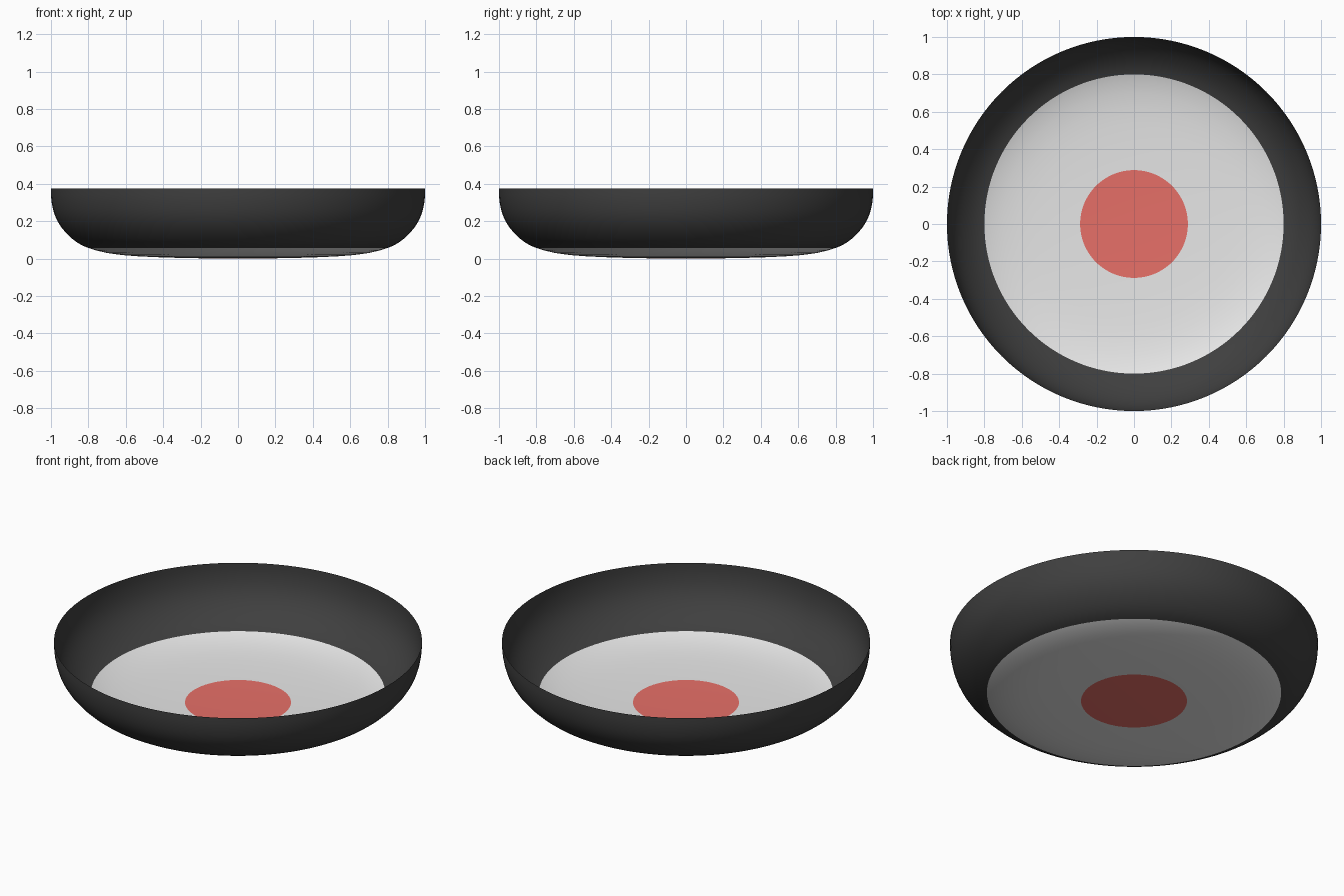
import bpy, bmesh, math

if "Cube" in bpy.data.objects:
    bpy.data.objects.remove(bpy.data.objects["Cube"])

def mat(name, rgb):
    m = bpy.data.materials.new(name)
    m.diffuse_color = (*rgb, 1)
    m.use_nodes = True
    m.node_tree.nodes["Principled BSDF"].inputs["Base Color"].default_value = m.diffuse_color
    return m

MATS = [mat("red", (0.82, 0.165, 0.142)),
        mat("light_grey", (0.8, 0.8, 0.8)),
        mat("black", (0.05, 0.05, 0.05))]

# Thin shell profile (radius, height) from centre to rim
PROFILE = [(0, 0.0), (0.15, 0.001), (0.288, 0.003), (0.42, 0.007), (0.53, 0.012),
           (0.62, 0.019), (0.70, 0.030), (0.76, 0.044), (0.80, 0.057),
           (0.83, 0.069), (0.86, 0.086), (0.89, 0.109), (0.92, 0.138),
           (0.945, 0.168), (0.965, 0.200), (0.98, 0.233), (0.99, 0.267),
           (0.997, 0.305), (1.0, 0.340), (1.0, 0.374)]
N = 128

bm = bmesh.new()
center = bm.verts.new((0, 0, 0))
prev = None
for r, z in PROFILE[1:]:
    ring = [bm.verts.new((r * math.cos(2 * math.pi * i / N),
                          r * math.sin(2 * math.pi * i / N), z)) for i in range(N)]
    # red centre spot, grey base, black wall
    idx = 0 if r < 0.29 else 1 if r < 0.805 else 2
    for i in range(N):
        j = (i + 1) % N
        if prev is None:
            f = bm.faces.new((center, ring[i], ring[j]))
        else:
            f = bm.faces.new((prev[i], ring[i], ring[j], prev[j]))
        f.material_index = idx
        f.smooth = True
    prev = ring

mesh = bpy.data.meshes.new("bowl")
bm.to_mesh(mesh)
bm.free()
for m in MATS:
    mesh.materials.append(m)
bowl = bpy.data.objects.new("bowl", mesh)
bpy.context.collection.objects.link(bowl)
